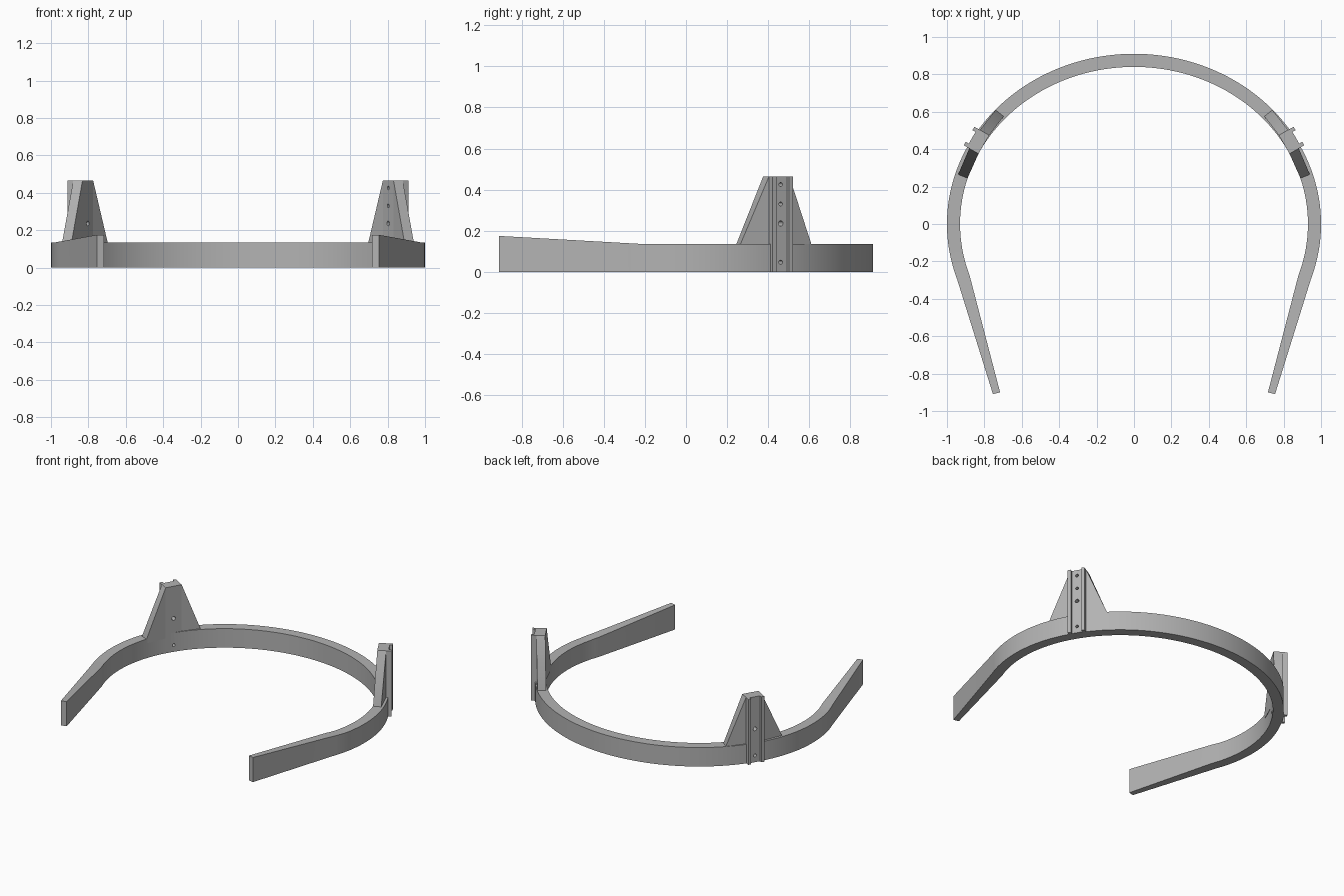
import bpy, bmesh, math
from mathutils import Vector, Matrix

if "Cube" in bpy.data.objects:
    bpy.data.objects.remove(bpy.data.objects["Cube"], do_unlink=True)

grey = bpy.data.materials.new("matte_grey")
grey.use_nodes = True
COLOUR = (0.45, 0.45, 0.45, 1)
grey.diffuse_color = COLOUR
grey.node_tree.nodes["Principled BSDF"].inputs["Base Color"].default_value = COLOUR

BAND_H, TOP = 0.135, 0.465


def make(name, bm):
    bmesh.ops.recalc_face_normals(bm, faces=bm.faces)
    mesh = bpy.data.meshes.new(name)
    bm.to_mesh(mesh)
    bm.free()
    mesh.materials.append(grey)
    obj = bpy.data.objects.new(name, mesh)
    bpy.context.collection.objects.link(obj)
    return obj


def prism(name, plan, low, high):
    """Solid over a plan outline; high gives the top height of each corner."""
    bm = bmesh.new()
    bottom = [bm.verts.new((x, y, low)) for x, y in plan]
    top = [bm.verts.new((x, y, h)) for (x, y), h in zip(plan, high)]
    bm.faces.new(bottom)
    bm.faces.new(top)
    for i in range(len(plan)):
        j = (i + 1) % len(plan)
        bm.faces.new((bottom[i], bottom[j], top[j], top[i]))
    return make(name, bm)


def mirror_plan(points, side):
    return [(side * x, y) for x, y in points]


# Headband: elliptical arc with a tapering straight arm at each end
def arc_point(a, b, t):
    return (a * math.cos(t), b * math.sin(t))


def rise(y):
    return BAND_H + 0.0563 * max(0, -y - 0.2)


STEPS = 110
sections = [((0.754, -0.91), (0.716, -0.90))]
for i in range(STEPS + 1):
    t = math.radians(-19 + 218 * i / STEPS)
    sections.append((arc_point(1, 0.91, t), arc_point(0.93, 0.84, t)))
sections.append(tuple(mirror_plan(sections[0], -1)))

bm = bmesh.new()
rings = []
for (ox, oy), (ix, iy) in sections:
    corners = [(ox, oy, 0), (ox, oy, rise(oy)), (ix, iy, rise(iy)), (ix, iy, 0)]
    rings.append([bm.verts.new(c) for c in corners])
for a, b in zip(rings, rings[1:]):
    for i in range(4):
        j = (i + 1) % 4
        bm.faces.new((a[i], a[j], b[j], b[i]))
bm.faces.new(rings[0])
bm.faces.new(rings[-1])
band = make("headband", bm)

# Side brackets: grooved column with a sloping gusset on either side
ORIGIN = Vector((0.803, 0.425))
TANGENT = Vector((-0.5, 0.866))
NORMAL = Vector((0.866, 0.5))


def local(u, n):
    return tuple(ORIGIN + TANGENT * u + NORMAL * n)


def cutter(side, z, radius, start, end):
    bm = bmesh.new()
    bmesh.ops.create_cone(bm, cap_ends=True, segments=28, radius1=radius,
                          radius2=radius, depth=end - start)
    x, y = local(0, (start + end) / 2)
    axis = Vector((side * NORMAL.x, NORMAL.y, 0))
    turn = axis.to_track_quat('Z', 'Y').to_matrix().to_4x4()
    bm.transform(Matrix.Translation((side * x, y, z)) @ turn)
    obj = make("hole_cutter", bm)
    obj.hide_render = True
    return obj


def cut(target, tool):
    mod = target.modifiers.new("hole", 'BOOLEAN')
    mod.operation = 'DIFFERENCE'
    mod.solver = 'EXACT'
    mod.object = tool
    bpy.context.view_layer.objects.active = target
    bpy.ops.object.modifier_apply(modifier=mod.name)


W, G, OUT, FLOOR = 0.057, 0.036, 0.091, 0.072
column_plan = [local(u, n) for u, n in (
    (-W, 0), (-W, OUT), (-G, OUT), (-G, FLOOR),
    (G, FLOOR), (G, OUT), (W, OUT), (W, 0))]
front_plan = [(0.94, 0.265), (0.89, 0.245), local(-W, 0), local(-W, 0.057)]
rear_plan = [(0.74, 0.61), (0.697, 0.575), local(W, 0), local(W, 0.057)]
slope = [BAND_H, BAND_H, TOP, TOP]

parts = [band]
for side, label in ((1, "left"), (-1, "right")):
    column = prism(label + "_column", mirror_plan(column_plan, side), 0,
                   [TOP] * len(column_plan))
    parts.append(column)
    for place, plan in (("front", front_plan), ("rear", rear_plan)):
        parts.append(prism(f"{label}_{place}_gusset", mirror_plan(plan, side),
                           BAND_H - 0.03, slope))
    # Screw holes through the column and band, with one wide pocket inside
    for i in range(5):
        z = 0.047 + 0.0945 * i
        tool = cutter(side, z, 0.013 if i == 2 else 0.01, -0.05, 0.15)
        cut(column, tool)
        if i < 2:
            cut(band, tool)
        bpy.data.objects.remove(tool, do_unlink=True)
    tool = cutter(side, 0.236, 0.05, -0.05, 0.05)
    cut(column, tool)
    bpy.data.objects.remove(tool, do_unlink=True)

# Smooth the curved surfaces and keep the edges crisp
bpy.ops.object.select_all(action='DESELECT')
for obj in parts:
    obj.select_set(True)
bpy.context.view_layer.objects.active = band
bpy.ops.object.shade_smooth_by_angle(angle=math.radians(25))
